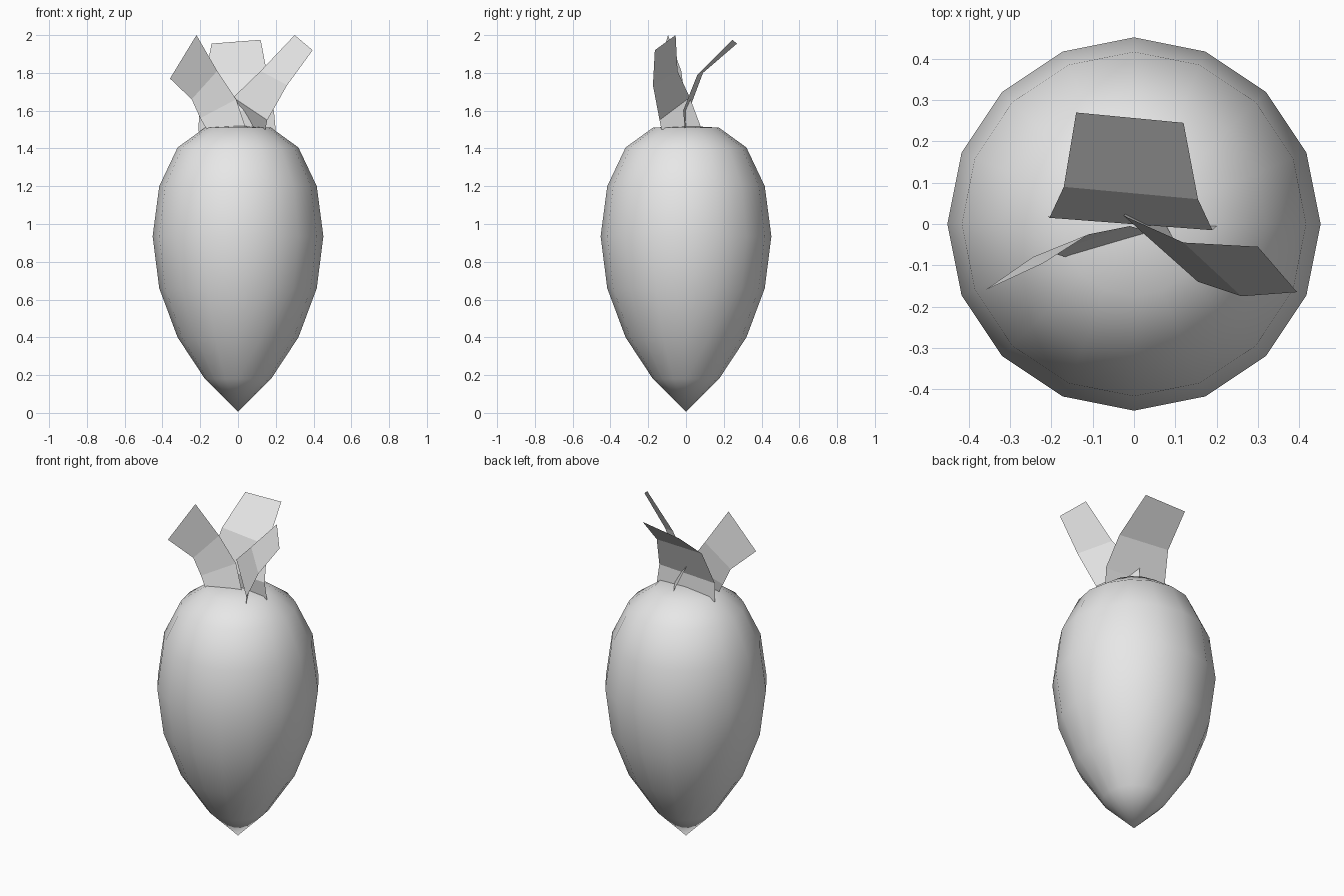
import bpy
import bmesh
from math import cos, sin, pi

if "Cube" in bpy.data.objects:
    bpy.data.objects.remove(bpy.data.objects["Cube"])

grey = bpy.data.materials.new("light_grey")
grey.use_nodes = True
colour = (0.8, 0.8, 0.8, 1)
grey.diffuse_color = colour
grey.node_tree.nodes["Principled BSDF"].inputs["Base Color"].default_value = colour


def add_object(name, bm, smooth):
    mesh = bpy.data.meshes.new(name)
    for face in bm.faces:
        face.smooth = smooth
    bm.to_mesh(mesh)
    bm.free()
    mesh.materials.append(grey)
    obj = bpy.data.objects.new(name, mesh)
    bpy.context.collection.objects.link(obj)
    return obj


def lathe(name, bottom, profile, top, sides):
    """Closed turned shape: rings of (radius, height) between two poles."""
    bm = bmesh.new()
    rings = [[bm.verts.new((r * cos(2 * pi * i / sides), r * sin(2 * pi * i / sides), z))
              for i in range(sides)] for r, z in profile]
    low, high = bm.verts.new((0, 0, bottom)), bm.verts.new((0, 0, top))
    for i in range(sides):
        j = (i + 1) % sides
        bm.faces.new((low, rings[0][j], rings[0][i]))
        bm.faces.new((high, rings[-1][i], rings[-1][j]))
        for a, b in zip(rings, rings[1:]):
            bm.faces.new((a[i], a[j], b[j], b[i]))
    return add_object(name, bm, True)


def leaf(name, rows):
    """Bent strip: each row is a left and a right point, from base to tip."""
    bm = bmesh.new()
    pairs = [[bm.verts.new(p) for p in row] for row in rows]
    for a, b in zip(pairs, pairs[1:]):
        bm.faces.new((a[0], a[1], b[1], b[0]))
    return add_object(name, bm, False)


# Root body: tapers to a point at the bottom
lathe("root_body", 0.005,
      [(0.175, 0.18), (0.32, 0.40), (0.417, 0.66), (0.452, 0.935),
       (0.417, 1.20), (0.32, 1.405), (0.175, 1.51)], 1.52, 16)

# Three leaves on the crown
leaf("back_leaf", [
    ((-0.21, 0.02, 1.49), (0.20, -0.005, 1.49)),
    ((-0.205, 0.015, 1.60), (0.19, -0.015, 1.60)),
    ((-0.17, 0.09, 1.80), (0.155, 0.06, 1.79)),
    ((-0.14, 0.27, 1.955), (0.12, 0.245, 1.975))])

leaf("right_leaf", [
    ((-0.165, -0.08, 1.50), (0.04, -0.02, 1.51)),
    ((-0.20, -0.07, 1.56), (-0.01, -0.005, 1.66)),
    ((-0.245, -0.08, 1.66), (-0.11, -0.025, 1.81)),
    ((-0.36, -0.16, 1.77), (-0.22, -0.095, 2.0))])

leaf("left_leaf", [
    ((0.03, 0.08, 1.51), (0.145, -0.13, 1.50)),
    ((-0.025, 0.02, 1.67), (0.155, -0.14, 1.55)),
    ((0.12, -0.045, 1.81), (0.26, -0.175, 1.735)),
    ((0.30, -0.055, 2.0), (0.395, -0.165, 1.92))])
